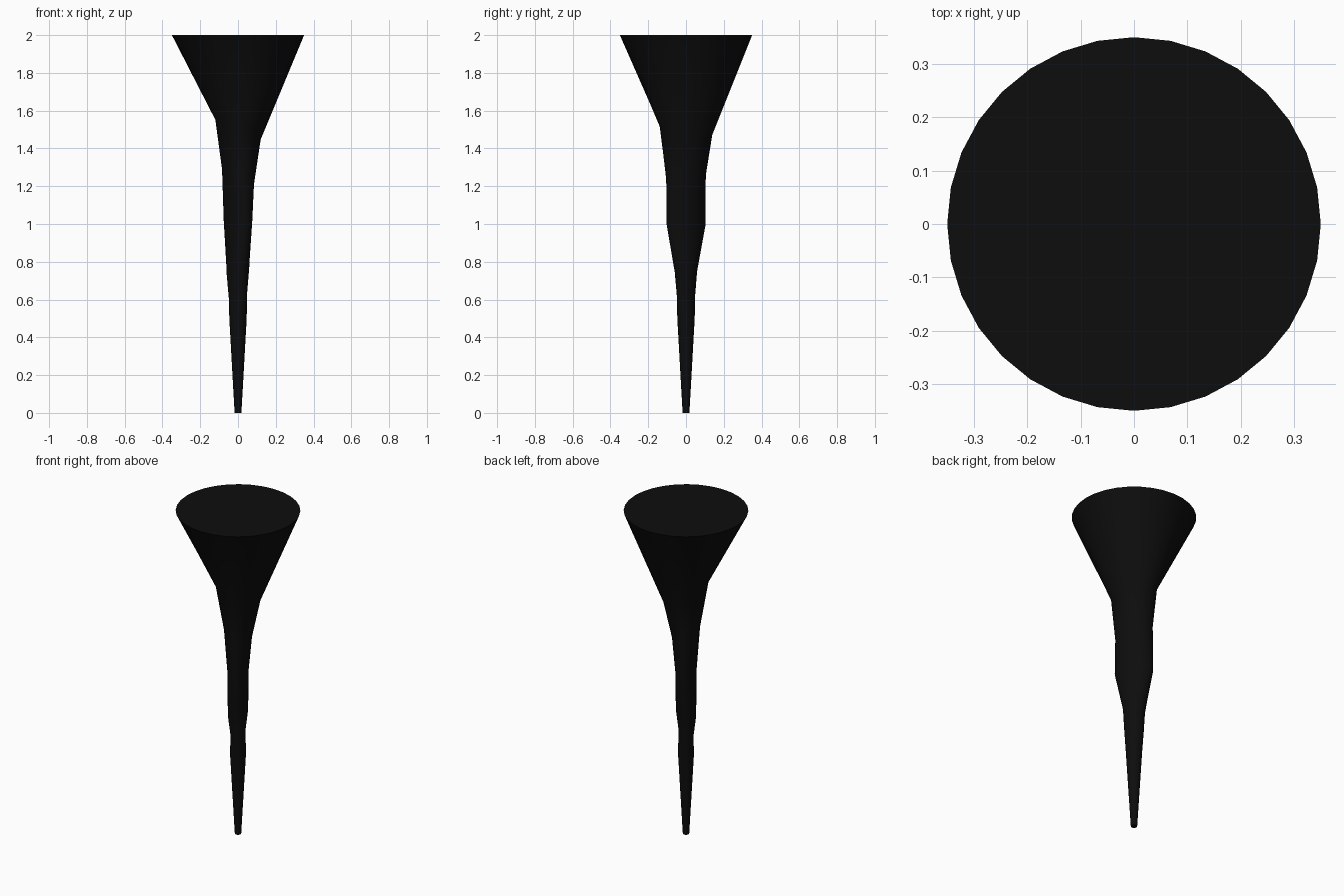
import bpy, bmesh
from math import cos, sin, tau, radians
from mathutils import Matrix, Vector

cube = bpy.data.objects.get("Cube")
if cube:
    bpy.data.objects.remove(cube, do_unlink=True)

SIDES = 32

black = bpy.data.materials.new("matte_black")
black.use_nodes = True
colour = (0.004, 0.004, 0.004, 1)
black.diffuse_color = colour
black.node_tree.nodes["Principled BSDF"].inputs["Base Color"].default_value = colour

# Cross-sections: height, long radius, short radius, turn, tilt along x, tilt along y
SECTIONS = [
    (0.0, 0.018, 0.018, 0, 0, 0),
    (0.5, 0.047, 0.045, -45, 0, 0),
    (0.62, 0.055, 0.041, -45, 0.4, 0.2),
    (0.75, 0.062, 0.057, -45, 0.35, 0.1),
    (1.0, 0.114, 0.058, -61, 0, -0.03),
    (1.25, 0.11, 0.078, -65, -0.47, 0),
    (1.5, 0.14, 0.12, 90, -0.44, -0.16),
    (2.0, 0.35, 0.35, 0, 0, 0),
]


def add_ring(bm, height, long, short, turn, tilt_x, tilt_y):
    """Stretch a circle along a turned axis, then lean it."""
    spin = Matrix.Rotation(radians(turn), 2)
    stretch = spin @ Matrix(((long, 0), (0, short))) @ spin.transposed()
    ring = []
    for i in range(SIDES):
        p = stretch @ Vector((cos(tau * i / SIDES), sin(tau * i / SIDES)))
        ring.append(bm.verts.new((p.x, p.y, height + tilt_x * p.x + tilt_y * p.y)))
    return ring


# Tapered leg: skin neighbouring sections and cap both ends
bm = bmesh.new()
rings = [add_ring(bm, *section) for section in SECTIONS]
for low, high in zip(rings, rings[1:]):
    for i in range(SIDES):
        j = (i + 1) % SIDES
        bm.faces.new((low[i], low[j], high[j], high[i]))
bm.faces.new(rings[0][::-1])
bm.faces.new(rings[-1])
bmesh.ops.recalc_face_normals(bm, faces=bm.faces)

mesh = bpy.data.meshes.new("tapered_leg")
bm.to_mesh(mesh)
bm.free()
mesh.materials.append(black)
leg = bpy.data.objects.new("tapered_leg", mesh)
bpy.context.collection.objects.link(leg)

bpy.ops.object.select_all(action="DESELECT")
leg.select_set(True)
bpy.context.view_layer.objects.active = leg
bpy.ops.object.shade_smooth_by_angle(angle=radians(30))
